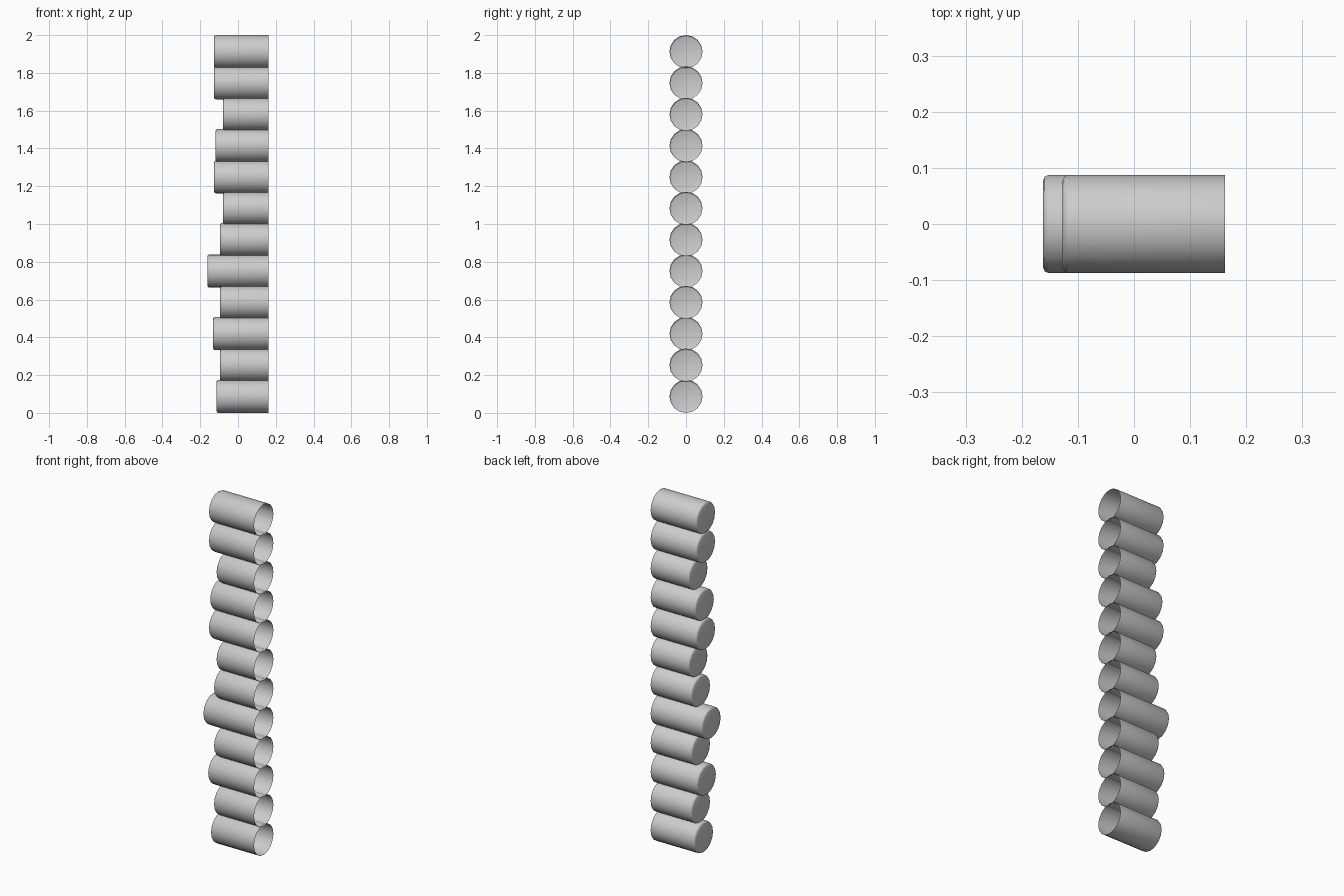
import bpy
import bmesh
import math
from mathutils import Matrix

cube = bpy.data.objects.get("Cube")
if cube:
    bpy.data.objects.remove(cube, do_unlink=True)

RADIUS = 0.0875
SIDES = 16
OPEN_X = 0.162
SPACING = (2 - 2 * RADIUS) / 11
# Closed end of each tube, from bottom to top
CLOSED_X = [-0.114, -0.095, -0.132, -0.095, -0.162, -0.095,
            -0.079, -0.127, -0.119, -0.079, -0.127, -0.127]

grey = bpy.data.materials.new("plain grey")
grey.use_nodes = True
colour = (0.6, 0.6, 0.6, 1)
grey.diffuse_color = colour
grey.node_tree.nodes["Principled BSDF"].inputs["Base Color"].default_value = colour


def make_tube(name, closed_x, z):
    """Thin tube along x: open on the left, closed with a softened rim on the right."""
    length = OPEN_X - closed_x
    bm = bmesh.new()
    bmesh.ops.create_cone(bm, cap_ends=True, segments=SIDES, radius1=RADIUS,
                          radius2=RADIUS, depth=length,
                          matrix=Matrix.Rotation(math.pi / 2, 4, "Y"))
    bm.normal_update()
    # Remove the cap at the open end
    caps = [f for f in bm.faces if f.normal.x > 0.9]
    bmesh.ops.delete(bm, geom=caps, context="FACES_ONLY")
    # Round the rim of the closed end
    closed = [f for f in bm.faces if f.normal.x < -0.9][0]
    bmesh.ops.bevel(bm, geom=list(closed.edges), offset=0.01, segments=2,
                    profile=0.5, affect="EDGES")
    mesh = bpy.data.meshes.new(name)
    bm.to_mesh(mesh)
    bm.free()
    mesh.materials.append(grey)
    tube = bpy.data.objects.new(name, mesh)
    tube.location = ((OPEN_X + closed_x) / 2, 0, z)
    bpy.context.collection.objects.link(tube)
    return tube


# Vertical stack of tubes sharing one flush open side
bpy.ops.object.select_all(action="DESELECT")
for i, closed_x in enumerate(CLOSED_X):
    tube = make_tube(f"tube_{i + 1}", closed_x, RADIUS + i * SPACING)
    tube.select_set(True)
    bpy.context.view_layer.objects.active = tube
bpy.ops.object.shade_smooth_by_angle(angle=math.radians(50))
